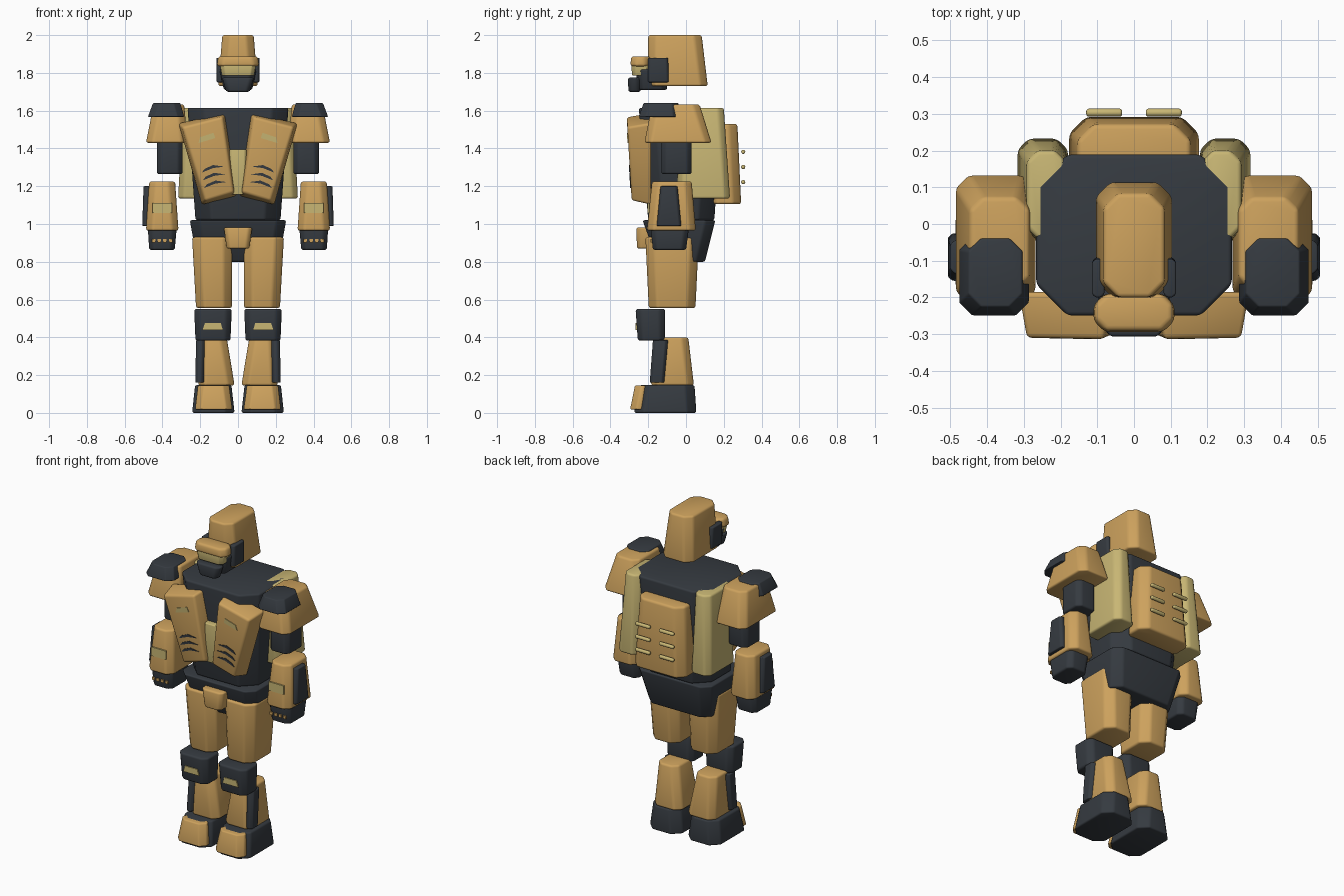
import bpy
import bmesh
import math
from mathutils import Vector

cube = bpy.data.objects.get("Cube")
if cube:
    bpy.data.objects.remove(cube, do_unlink=True)


def material(name, rgb):
    m = bpy.data.materials.new(name)
    m.use_nodes = True
    m.diffuse_color = (*rgb, 1)
    m.node_tree.nodes["Principled BSDF"].inputs["Base Color"].default_value = (*rgb, 1)
    return m


ochre = material("ochre armour", (0.61, 0.36, 0.11))
tan = material("pale tan", (0.58, 0.47, 0.175))
dark = material("dark slate", (0.036, 0.043, 0.052))


def finish(name, mat, rings, bevel):
    """Skin two matching rings of points, round the edges and shade."""
    bm = bmesh.new()
    a, b = [[bm.verts.new(p) for p in ring] for ring in rings]
    bm.faces.new(a)
    bm.faces.new(b)
    for i in range(len(a)):
        j = (i + 1) % len(a)
        bm.faces.new((a[i], a[j], b[j], b[i]))
    bmesh.ops.recalc_face_normals(bm, faces=bm.faces)
    if bevel:
        bmesh.ops.bevel(bm, geom=bm.edges[:], offset=bevel, segments=3,
                        profile=0.5, affect='EDGES', clamp_overlap=True)
    mesh = bpy.data.meshes.new(name)
    bm.to_mesh(mesh)
    bm.free()
    mesh.materials.append(mat)
    ob = bpy.data.objects.new(name, mesh)
    bpy.context.collection.objects.link(ob)
    bpy.ops.object.select_all(action='DESELECT')
    ob.select_set(True)
    bpy.context.view_layer.objects.active = ob
    bpy.ops.object.shade_smooth_by_angle(angle=math.radians(40))


def build(name, mat, rings, bevel, pair):
    if not pair:
        return finish(name, mat, rings, bevel)
    for side, s in (("left_", 1), ("right_", -1)):
        mirrored = [[(s * x, y, z) for x, y, z in r] for r in rings]
        finish(side + name, mat, mirrored, bevel)


def octagon(x0, x1, y0, y1, z, c):
    return [(x0 + c, y0, z), (x1 - c, y0, z), (x1, y0 + c, z), (x1, y1 - c, z),
            (x1 - c, y1, z), (x0 + c, y1, z), (x0, y1 - c, z), (x0, y0 + c, z)]


def block(name, mat, low, high, chamfer=0.035, bevel=0.01, pair=True):
    """Tapered block with cut corners; low and high are x0, x1, y0, y1, z."""
    build(name, mat, [octagon(*low, chamfer), octagon(*high, chamfer)], bevel, pair)


def center(name, mat, low, high, chamfer=0.035, bevel=0.01):
    """Block on the middle line; low and high are half width, y0, y1, z."""
    block(name, mat, (-low[0], *low), (-high[0], *high), chamfer, bevel, False)


def plate(name, mat, outline, front, back, inset=0.0, lean=0.0, bevel=0.0, pair=True):
    """Slab cut from an x-z outline, with a smaller and leaning front."""
    mid = sum((Vector(p) for p in outline), Vector((0, 0))) / len(outline)
    rear, face = [], []
    for p in outline:
        d = Vector(p) - mid
        q = Vector(p) - Vector((math.copysign(inset, d.x), math.copysign(inset, d.y)))
        rear.append((p[0], back, p[1]))
        face.append((q.x, front + lean * (1.55 - q.y), q.y))
    if inset == 0:
        rear = [(x, y + back - front, z) for x, y, z in face]
    build(name, mat, [rear, face], bevel, pair)


def trapezoid(x0, x1, z0, z1, cut=0.012):
    return [(x0, z0), (x1, z0), (x1 - cut, z1), (x0 + cut, z1)]


# Head
center("helmet", ochre, (0.105, -0.20, 0.115, 1.73), (0.083, -0.20, 0.083, 2.0), 0.04, 0.012)
center("brow", ochre, (0.112, -0.295, -0.19, 1.835), (0.105, -0.29, -0.19, 1.888), 0.03, 0.014)
center("visor", tan, (0.085, -0.285, -0.19, 1.785), (0.095, -0.29, -0.19, 1.84), 0.02, 0.005)
center("jaw", dark, (0.075, -0.255, -0.10, 1.71), (0.098, -0.265, -0.10, 1.82), 0.03)
center("chin_guard", dark, (0.062, -0.305, -0.24, 1.70), (0.085, -0.307, -0.24, 1.775), 0.02)
block("ear_cover", dark, (0.08, 0.113, -0.20, -0.09, 1.75), (0.08, 0.115, -0.20, -0.095, 1.88),
      0.01, 0.006)

# Trunk
center("torso", dark, (0.225, -0.20, 0.15, 1.02), (0.267, -0.25, 0.19, 1.615), 0.085, 0.012)
center("pelvis", dark, (0.215, -0.15, 0.10, 0.80), (0.255, -0.23, 0.155, 1.02), 0.05)
center("belt_plate", ochre, (0.06, -0.26, -0.17, 0.87), (0.075, -0.262, -0.18, 0.982), 0.02)
center("chest_core", tan, (0.042, -0.262, -0.18, 1.155), (0.045, -0.27, -0.2, 1.395), 0.01, 0.005)

# Chest plates with badge strips and slanted vents
LEAN = 0.06
plate("chest_plate", ochre, [(0.002, 1.145), (0.195, 1.10), (0.317, 1.535), (0.06, 1.59)],
      -0.313, -0.185, 0.022, LEAN, 0.014)
plate("chest_badge", tan, [(0.12, 1.455), (0.21, 1.428), (0.20, 1.46), (0.13, 1.483)],
      -0.317, -0.309, lean=LEAN)
for i in range(3):
    x, z = 0.06 + i * 0.006, 1.21 + i * 0.041
    plate(f"chest_vent_{i + 1}", dark,
          [(x, z + 0.012), (x + 0.06, z + 0.004), (x + 0.12, z - 0.02),
           (x + 0.105, z), (x + 0.06, z + 0.02)],
          -0.317, -0.309, lean=LEAN)

# Backpack, side pods and rounded pins
center("backpack", ochre, (0.177, 0.12, 0.292, 1.105), (0.155, 0.12, 0.272, 1.53), 0.045, 0.014)
block("back_pod", tan, (0.18, 0.317, -0.045, 0.233, 1.135), (0.185, 0.292, -0.04, 0.20, 1.615),
      0.03, 0.012)
for i in range(3):
    for side, s in (("left", 1), ("right", -1)):
        bpy.ops.mesh.primitive_cylinder_add(vertices=12, radius=0.011, depth=0.098,
                                            location=(s * 0.081, 0.303, 1.222 + i * 0.08),
                                            rotation=(0, math.pi / 2, 0))
        pin = bpy.context.object
        pin.name = f"{side}_back_pin_{i + 1}"
        pin.data.materials.append(tan)
        bm = bmesh.new()
        bm.from_mesh(pin.data)
        rims = [e for e in bm.edges if abs(e.verts[0].co.z - e.verts[1].co.z) < 0.001]
        bmesh.ops.bevel(bm, geom=rims, offset=0.007, segments=3, profile=0.5, affect='EDGES')
        bm.to_mesh(pin.data)
        bm.free()
        bpy.ops.object.shade_smooth_by_angle(angle=math.radians(40))

# Arms
block("shoulder", ochre, (0.267, 0.487, -0.22, 0.135, 1.43), (0.285, 0.447, -0.18, 0.072, 1.633),
      0.035, 0.012)
block("shoulder_cap", dark, (0.285, 0.477, -0.25, -0.035, 1.567),
      (0.305, 0.45, -0.225, -0.04, 1.64), 0.035, 0.005)
block("upper_arm", dark, (0.293, 0.43, -0.13, 0.03, 1.265), (0.293, 0.43, -0.13, 0.03, 1.46), 0.025)
block("forearm", ochre, (0.315, 0.487, -0.207, 0.052, 0.965), (0.333, 0.47, -0.18, 0.03, 1.225),
      0.035, 0.012)
block("forearm_guard", dark, (0.455, 0.507, -0.155, -0.025, 0.99),
      (0.455, 0.50, -0.135, -0.045, 1.2), 0.012, 0.005)
plate("forearm_badge", tan, trapezoid(0.35, 0.452, 1.058, 1.112, 0), -0.203, -0.194)
block("hand", dark, (0.335, 0.47, -0.175, 0.0, 0.863), (0.325, 0.477, -0.187, 0.015, 0.975), 0.025)
for i in range(4):
    x = 0.348 + i * 0.03
    plate(f"knuckle_{i + 1}", ochre, trapezoid(x, x + 0.018, 0.903, 0.92, 0), -0.188, -0.18)

# Legs
block("thigh", ochre, (0.032, 0.222, -0.197, 0.05, 0.555), (0.03, 0.243, -0.215, 0.068, 0.93),
      0.045, 0.012)
block("knee", dark, (0.04, 0.225, -0.255, -0.11, 0.382), (0.033, 0.232, -0.267, -0.11, 0.55),
      0.03, 0.012)
plate("knee_badge", tan, trapezoid(0.08, 0.187, 0.44, 0.477), -0.267, -0.258)
block("shin", ochre, (0.018, 0.21, -0.185, 0.042, 0.145), (0.06, 0.20, -0.172, 0.012, 0.40),
      0.035, 0.012)
block("shin_guard", dark, (0.18, 0.226, -0.192, -0.115, 0.16),
      (0.175, 0.222, -0.175, -0.095, 0.385), 0.015, 0.005)
block("foot", dark, (0.018, 0.243, -0.275, 0.055, 0.0), (0.035, 0.227, -0.245, 0.045, 0.147),
      0.05, 0.01)
block("toe_cap", ochre, (0.03, 0.227, -0.296, -0.205, 0.018),
      (0.047, 0.212, -0.27, -0.19, 0.146), 0.032, 0.007)
